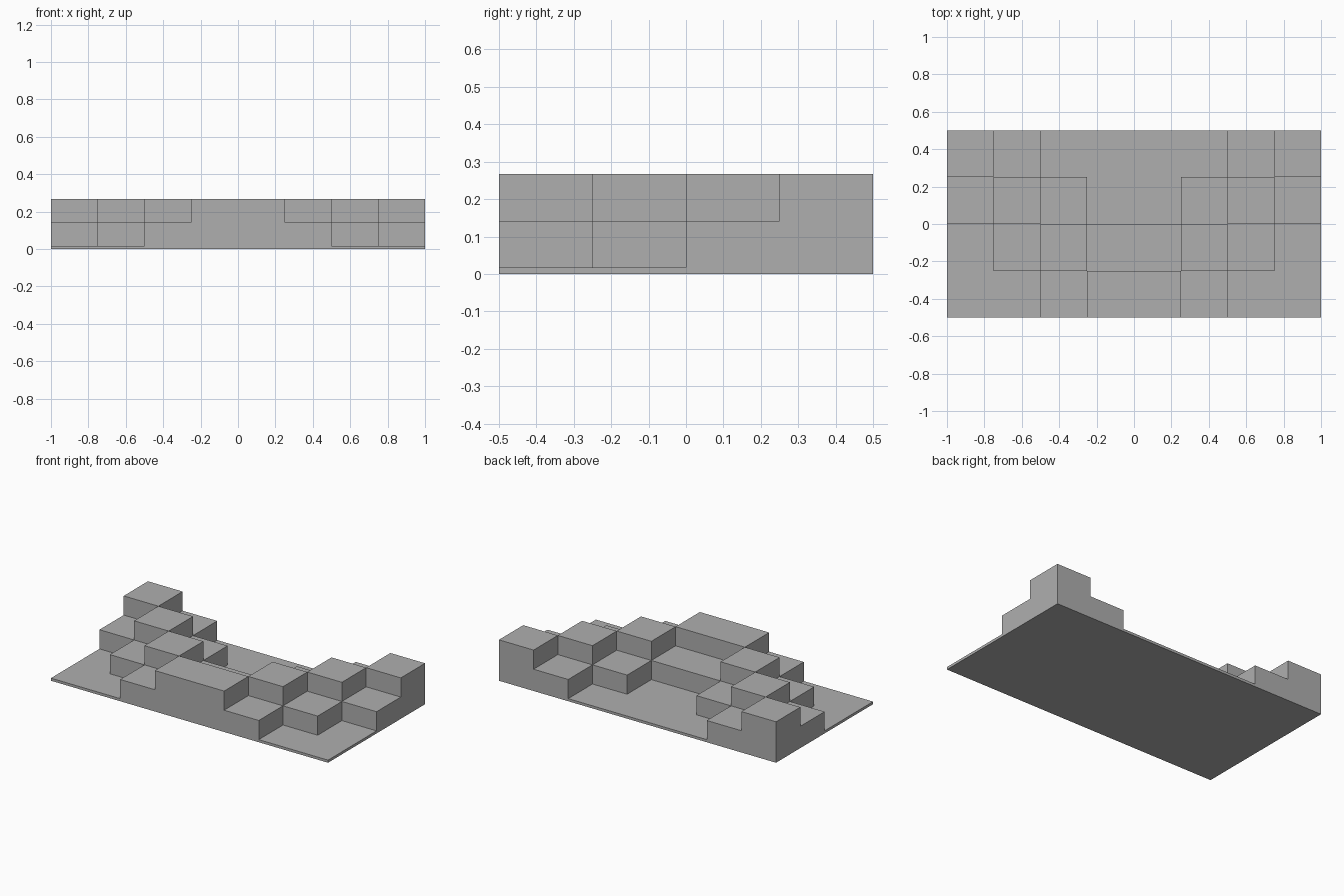
import bpy
import bmesh
from mathutils import Vector

default = bpy.data.objects.get("Cube")
if default:
    bpy.data.objects.remove(default, do_unlink=True)

CELL = 0.25
COLS, ROWS = 8, 4
LEVELS = [0.0, 0.017, 0.142, 0.267]  # ground, slab, low step, high step


def level(col, row):
    """Step index of a cell; the ridges run diagonally and mirror in x."""
    if not (0 <= col < COLS and 0 <= row < ROWS):
        return 0
    diagonal = min(col, COLS - 1 - col) + row
    return 1 + max(0, 2 - abs(diagonal - 3))


# One plain grey material
grey = bpy.data.materials.new("plain grey")
grey.use_nodes = True
colour = (0.43, 0.43, 0.43, 1.0)
grey.diffuse_color = colour
grey.node_tree.nodes["Principled BSDF"].inputs["Base Color"].default_value = colour

bm = bmesh.new()


def quad(points):
    bm.faces.new([bm.verts.new(p) for p in points])


# Stepped surface: a top and underside per cell, walls wherever a neighbour is lower
up = Vector((0, 0, 1))
for col in range(COLS):
    for row in range(ROWS):
        centre = Vector(((col + 0.5 - COLS / 2) * CELL, (row + 0.5 - ROWS / 2) * CELL, 0))
        here = level(col, row)
        corners = [centre + Vector((sx, sy, 0)) * CELL / 2
                   for sx, sy in ((-1, -1), (1, -1), (1, 1), (-1, 1))]
        quad([p + up * LEVELS[here] for p in corners])
        quad(corners[::-1])
        for i, (dx, dy) in enumerate(((0, -1), (1, 0), (0, 1), (-1, 0))):
            a, b = corners[i], corners[(i + 1) % 4]
            for k in range(level(col + dx, row + dy), here):
                low, high = up * LEVELS[k], up * LEVELS[k + 1]
                quad([a + low, b + low, b + high, a + high])

bmesh.ops.remove_doubles(bm, verts=bm.verts, dist=0.0001)

mesh = bpy.data.meshes.new("stepped_terrain")
bm.to_mesh(mesh)
bm.free()
mesh.materials.append(grey)
terrain = bpy.data.objects.new("stepped_terrain", mesh)
bpy.context.collection.objects.link(terrain)
